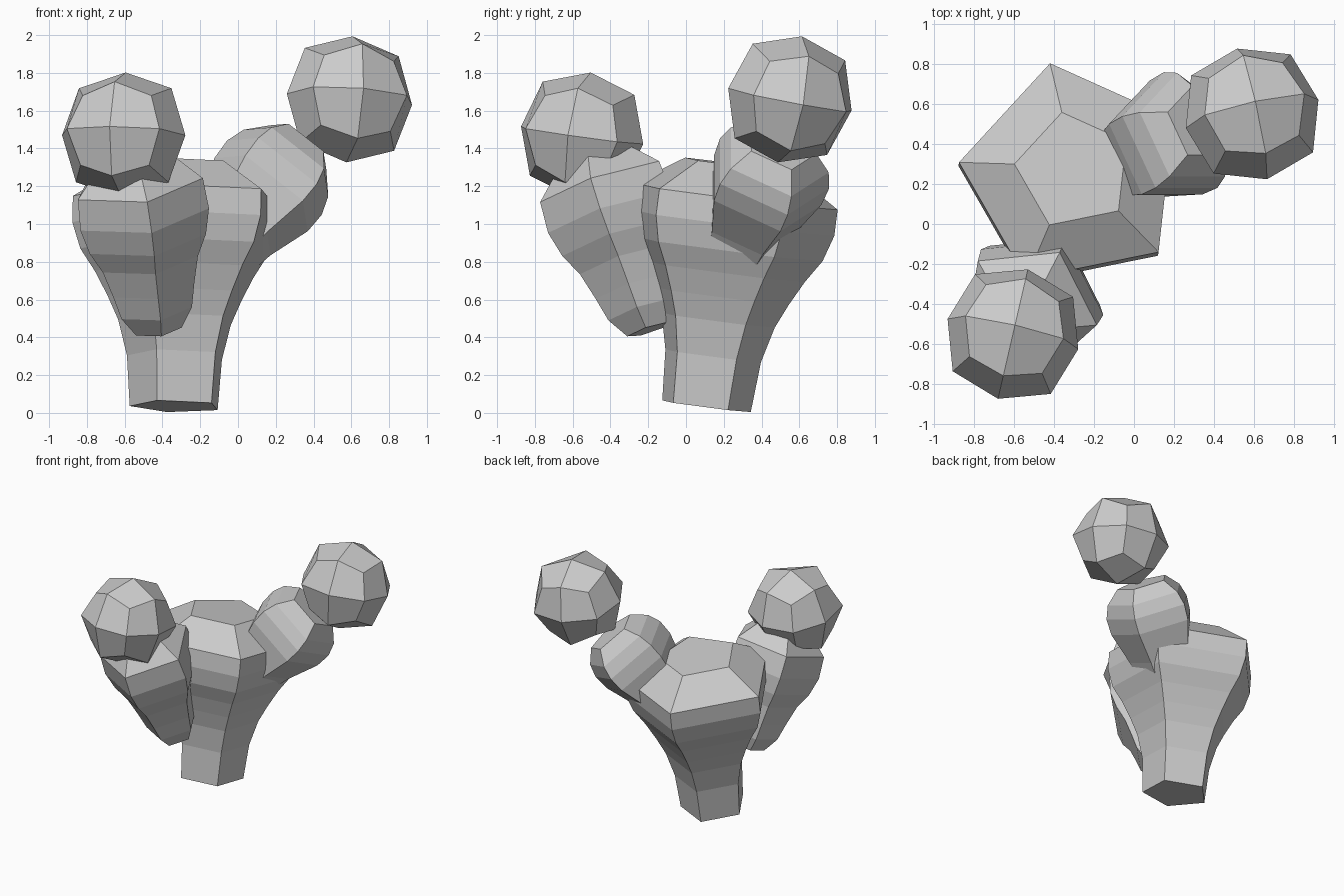
import bpy, bmesh, math
from mathutils import Vector

cube = bpy.data.objects.get("Cube")
if cube:
    bpy.data.objects.remove(cube, do_unlink=True)

# Single stone grey material
grey = bpy.data.materials.new("stone_grey")
grey.use_nodes = True
colour = (0.6, 0.6, 0.6, 1)
grey.diffuse_color = colour
grey.node_tree.nodes["Principled BSDF"].inputs["Base Color"].default_value = colour


def stalk(name, start, axis, corner, profile, sides=5):
    """Flared five-sided stalk; profile holds (distance along axis, radius)."""
    start, axis = Vector(start), Vector(axis).normalized()
    u = Vector(corner)
    u = (u - axis * u.dot(axis)).normalized()
    v = axis.cross(u)
    bm = bmesh.new()
    rings = []
    for dist, radius in profile:
        ring = []
        for k in range(sides):
            a = math.tau * k / sides
            ring.append(bm.verts.new(start + axis * dist + (u * math.cos(a) + v * math.sin(a)) * radius))
        rings.append(ring)
    for low, high in zip(rings, rings[1:]):
        for k in range(sides):
            n = (k + 1) % sides
            bm.faces.new((low[k], low[n], high[n], high[k]))
    bm.faces.new(rings[0][::-1])
    bm.faces.new(rings[-1])
    mesh = bpy.data.meshes.new(name)
    bm.to_mesh(mesh)
    bm.free()
    mesh.materials.append(grey)
    obj = bpy.data.objects.new(name, mesh)
    bpy.context.collection.objects.link(obj)


def ball(name, centre, half, turn):
    """Faceted ball: a cube rounded by one subdivision."""
    bpy.ops.mesh.primitive_cube_add(size=2 * half, location=centre,
                                    rotation=[math.radians(t) for t in turn])
    obj = bpy.context.object
    obj.name = name
    obj.data.materials.append(grey)
    mod = obj.modifiers.new("round", 'SUBSURF')
    mod.levels = mod.render_levels = 1
    mod.use_limit_surface = False


# Trunk
stalk("trunk", (-0.325, 0.10, 0.035), (0.02, 0.13, 1), (0.87, 0.5, 0),
      [(0, 0.25), (0.27, 0.27), (0.46, 0.32), (0.59, 0.38), (0.72, 0.45),
       (0.84, 0.53), (0.98, 0.575), (1.12, 0.575), (1.29, 0.30)])

# Front right branch, with a small pointed foot
stalk("right_branch", (-0.43, -0.20, 0.48), (-0.14, -0.32, 1), (0.98, -0.17, 0),
      [(-0.04, 0.13), (0.07, 0.2), (0.2, 0.23), (0.35, 0.27), (0.47, 0.33),
       (0.61, 0.365), (0.78, 0.355), (0.93, 0.2)])

# Back left branch
stalk("left_branch", (0, 0.33, 1), (0.33, 0.17, 0.42), (0, 1, 0),
      [(-0.15, 0.22), (0, 0.25), (0.12, 0.29), (0.24, 0.33), (0.36, 0.335),
       (0.46, 0.30), (0.56, 0.2)])

# Balls on the branch tips
ball("right_ball", (-0.605, -0.55, 1.47), 0.335, (-8, 0, -13))
ball("left_ball", (0.59, 0.55, 1.66), 0.34, (-10, 5, 12))
